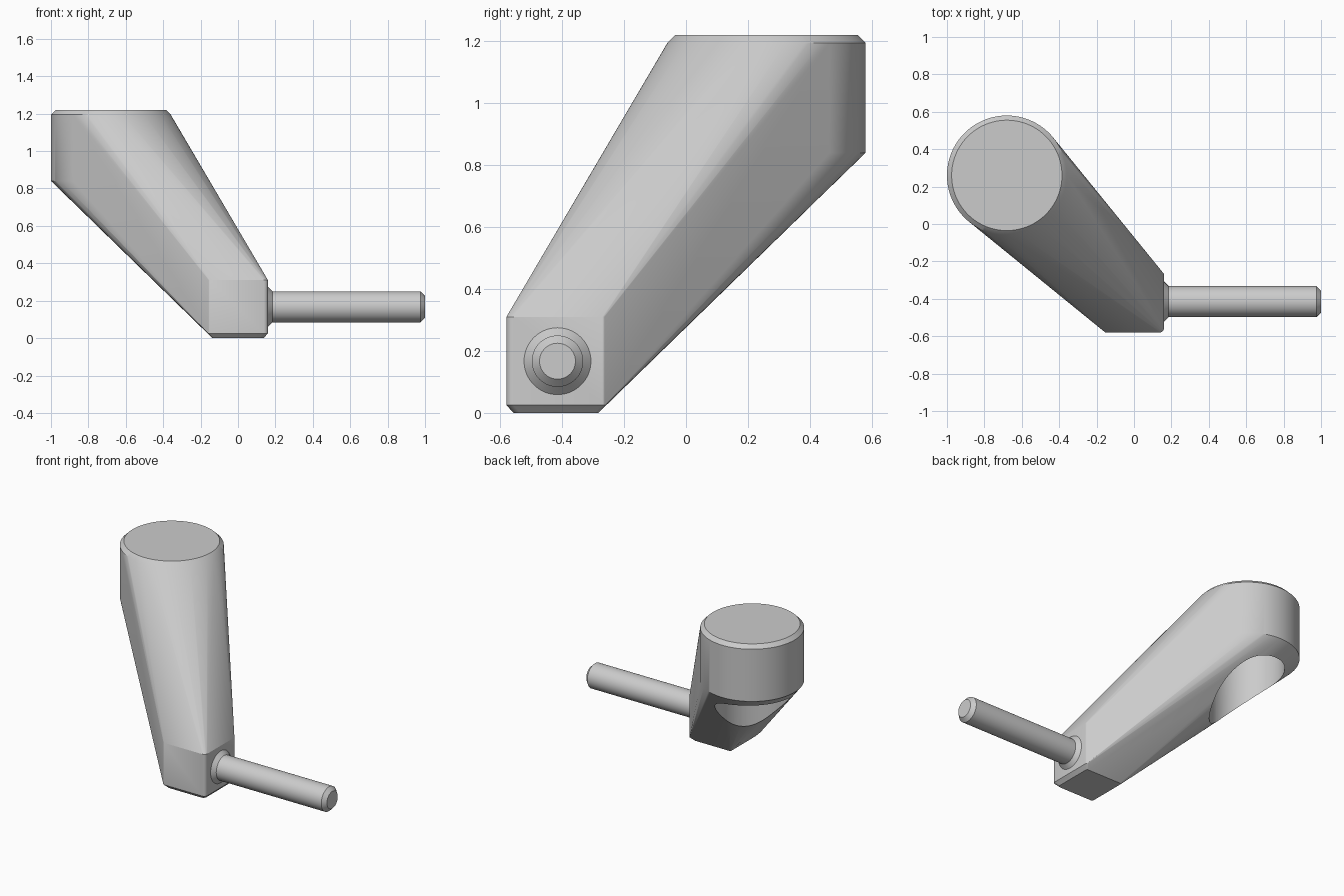
import bpy, bmesh
from math import cos, sin, pi
from mathutils import Matrix

if "Cube" in bpy.data.objects:
    bpy.data.objects.remove(bpy.data.objects["Cube"])

HUB = (-0.68, 0.26)      # centre of the large round end
FOOT = (0.0, -0.42)      # centre of the small square end


def new_object(name, bm):
    bmesh.ops.recalc_face_normals(bm, faces=bm.faces)
    mesh = bpy.data.meshes.new(name)
    bm.to_mesh(mesh)
    bm.free()
    ob = bpy.data.objects.new(name, mesh)
    bpy.context.collection.objects.link(ob)
    return ob


def select(ob):
    bpy.ops.object.select_all(action='DESELECT')
    ob.select_set(True)
    bpy.context.view_layer.objects.active = ob


def circle(r, z, n=128):
    return [(HUB[0] + r * cos(2 * pi * i / n), HUB[1] + r * sin(2 * pi * i / n), z)
            for i in range(n)]


def rounded_square(half, z, radii=(0.01, 0.01, 0.01, 0.022), steps=4):
    pts = []
    for q, r in enumerate(radii):
        sx, sy = ((1, 1), (-1, 1), (-1, -1), (1, -1))[q]
        for i in range(steps + 1):
            a = (q + i / steps) * pi / 2
            pts.append((FOOT[0] + sx * (half - r) + r * cos(a),
                        FOOT[1] + sy * (half - r) + r * sin(a), z))
    return pts


def lathe(name, profile, matrix, n=64):
    """Closed solid of revolution about local z from (radius, height) pairs."""
    bm = bmesh.new()
    rings = [[bm.verts.new((r * cos(2 * pi * i / n), r * sin(2 * pi * i / n), h))
              for i in range(n)] for r, h in profile]
    for a, b in zip(rings, rings[1:]):
        for i in range(n):
            j = (i + 1) % n
            bm.faces.new((a[i], a[j], b[j], b[i]))
    bm.faces.new(rings[0])
    bm.faces.new(rings[-1])
    bm.transform(matrix)
    return new_object(name, bm)


# Lever arm: hull between the chamfered hub and the square foot
bm = bmesh.new()
points = (circle(0.32, 0.84) + circle(0.32, 1.195) + circle(0.295, 1.22)
          + rounded_square(0.16, 0.31) + rounded_square(0.16, 0.025)
          + rounded_square(0.137, 0.0))
for p in points:
    bm.verts.new(p)
bmesh.ops.convex_hull(bm, input=bm.verts[:])
bmesh.ops.delete(bm, geom=[v for v in bm.verts if not v.link_faces], context='VERTS')
arm = new_object("lever_arm", bm)

# Blind bore cut upward into the hub
cutter = lathe("bore_cutter", [(0.23, -0.2), (0.23, 1.0)],
               Matrix.Translation((HUB[0], HUB[1], 0)), 96)
cutter.hide_render = True
mod = arm.modifiers.new("bore", 'BOOLEAN')
mod.operation = 'DIFFERENCE'
mod.solver = 'EXACT'
mod.object = cutter
select(arm)
bpy.ops.object.modifier_apply(modifier="bore")
bpy.data.objects.remove(cutter)

# Stud with conical collar and chamfered tip
stud = lathe("stud", [(0.108, 0.15), (0.108, 0.16), (0.083, 0.185), (0.083, 0.975), (0.058, 1.0)],
             Matrix.Translation((0, -0.415, 0.167)) @ Matrix.Rotation(pi / 2, 4, 'Y'))

for ob in (arm, stud):
    select(ob)
    bpy.ops.object.shade_smooth_by_angle(angle=pi / 6)
